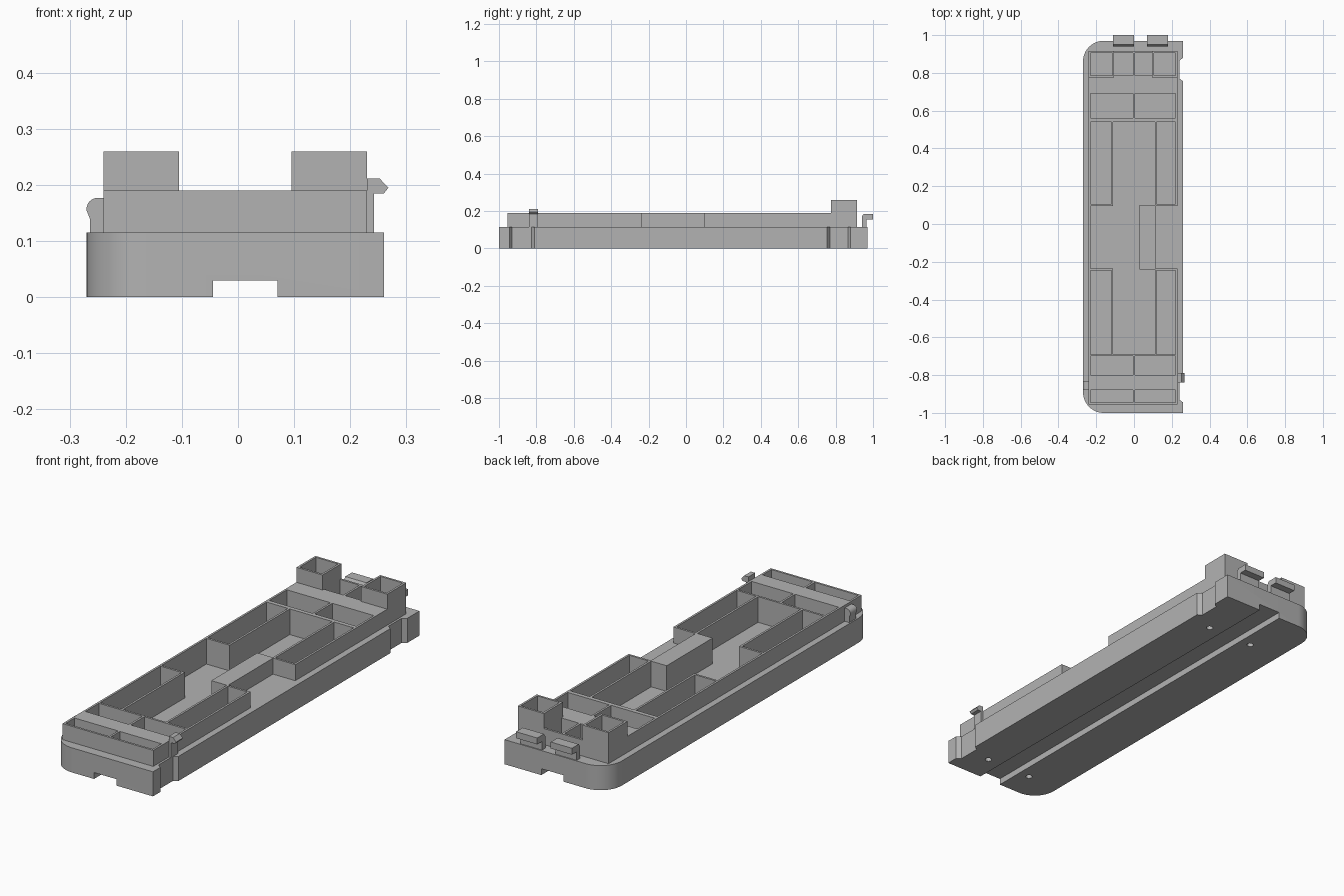
import bpy, bmesh, math
from mathutils import Vector

cube = bpy.data.objects.get("Cube")
if cube:
    bpy.data.objects.remove(cube)

grey = bpy.data.materials.new("plain_grey")
grey.use_nodes = True
grey.diffuse_color = (0.45, 0.45, 0.45, 1)
grey.node_tree.nodes["Principled BSDF"].inputs["Base Color"].default_value = (0.45, 0.45, 0.45, 1)


def add_prism(bm, points, offset):
    """Extrude a planar outline along an offset."""
    verts = [bm.verts.new(p) for p in points]
    face = bm.faces.new(verts)
    ext = bmesh.ops.extrude_face_region(bm, geom=[face])
    moved = [g for g in ext["geom"] if isinstance(g, bmesh.types.BMVert)]
    bmesh.ops.translate(bm, verts=moved, vec=Vector(offset))


def add_box(bm, x0, x1, y0, y1, z0, z1):
    add_prism(bm, [(x0, y0, z0), (x1, y0, z0), (x1, y1, z0), (x0, y1, z0)], (0, 0, z1 - z0))


def finish(name, bm):
    bmesh.ops.recalc_face_normals(bm, faces=bm.faces)
    mesh = bpy.data.meshes.new(name)
    bm.to_mesh(mesh)
    bm.free()
    mesh.materials.append(grey)
    obj = bpy.data.objects.new(name, mesh)
    bpy.context.collection.objects.link(obj)
    return obj


def boxes(name, *specs):
    bm = bmesh.new()
    for spec in specs:
        add_box(bm, *spec)
    return finish(name, bm)


def cut(obj, *cutters):
    for cutter in cutters:
        mod = obj.modifiers.new("cut", 'BOOLEAN')
        mod.operation = 'DIFFERENCE'
        mod.solver = 'EXACT'
        mod.object = cutter
    bpy.context.view_layer.update()
    graph = bpy.context.evaluated_depsgraph_get()
    mesh = bpy.data.meshes.new_from_object(obj.evaluated_get(graph))
    obj.modifiers.clear()
    obj.data = mesh


DECK, RIM, FLOOR, TOP = 0.115, 0.19, 0.07, 0.4

# Base outline: rounded on one long side, two shallow notches on the other
outline = []
R = 0.11
for cx, cy, start in ((-0.16, 0.86, 90), (-0.16, -0.89, 180)):
    for i in range(13):
        a = math.radians(start + i * 7.5)
        outline.append((cx + R * math.cos(a), cy + R * math.sin(a), 0))
outline.append((0.26, -1, 0))
for y0, y1 in ((-0.945, -0.81), (0.755, 0.88)):
    outline += [(0.26, y0, 0), (0.24, y0 + 0.015, 0), (0.24, y1 - 0.015, 0), (0.26, y1, 0)]
outline.append((0.26, 0.97, 0))
bm = bmesh.new()
add_prism(bm, outline, (0, 0, DECK))
base = finish("base", bm)

# Upper tray and the two square posts
tray = boxes("tray_walls", (-0.24, 0.23, -0.955, 0.915, DECK, RIM))
posts = boxes("square_posts",
              (-0.24, -0.105, 0.775, 0.915, RIM, 0.26),
              (0.095, 0.23, 0.775, 0.915, RIM, 0.26))

# Pockets that open upward
pocket_specs = []
for y0, y1 in ((-0.945, -0.88), (-0.80, -0.70), (0.56, 0.69)):
    for x0, x1 in ((-0.23, -0.005), (0.005, 0.22)):
        pocket_specs.append((x0, x1, y0, y1, FLOOR, TOP))
for x0, x1 in ((-0.23, -0.115), (-0.105, -0.005), (0.005, 0.095), (0.105, 0.22)):
    pocket_specs.append((x0, x1, 0.785, 0.905, FLOOR, TOP))
for y0, y1 in ((-0.69, -0.245), (0.105, 0.54)):
    for x0, x1 in ((-0.23, -0.12), (0.12, 0.22)):
        pocket_specs.append((x0, x1, y0, y1, FLOOR, TOP))
pockets = boxes("pocket_cutter", *pocket_specs)

# Central channel, widened to one wall and stepped around the solid block
plan = [(-0.11, -0.69), (0.11, -0.69), (0.11, -0.24), (0.03, -0.24), (0.03, 0.1),
        (0.11, 0.1), (0.11, 0.54), (-0.11, 0.54), (-0.11, 0.095), (-0.23, 0.095),
        (-0.23, -0.235), (-0.11, -0.235)]
bm = bmesh.new()
add_prism(bm, [(x, y, FLOOR) for x, y in plan], (0, 0, TOP - FLOOR))
channel = finish("channel_cutter", bm)

# Recess in the outer wall, underside slot and screw holes
recess = boxes("recess_cutter", (0.115, 0.3, -0.235, 0.095, 0.05, TOP))
slot = boxes("slot_cutter", (-0.045, 0.07, -1.2, 1.2, -0.1, 0.03))
bm = bmesh.new()
for x in (-0.10, 0.14):
    for y in (-0.86, 0.70):
        ring = [(x + 0.015 * math.cos(i * math.pi / 8), y + 0.015 * math.sin(i * math.pi / 8), -0.02)
                for i in range(16)]
        add_prism(bm, ring, (0, 0, 0.05))
holes = finish("hole_cutter", bm)

cut(base, pockets, channel, slot, holes)
cut(tray, pockets, channel, recess)
cut(posts, pockets)
for helper in (pockets, channel, recess, slot, holes):
    bpy.data.objects.remove(helper)

# Hooked clips on the back edge
bm = bmesh.new()
profile = [(0.94, DECK), (0.965, DECK), (0.965, 0.155), (1.0, 0.155), (1.0, 0.185),
           (0.95, 0.185), (0.94, 0.17)]
for x0 in (-0.11, 0.07):
    add_prism(bm, [(x0, y, z) for y, z in profile], (0.11, 0, 0))
clips = finish("back_clips", bm)

# Small latch hook beside the notch
bm = bmesh.new()
profile = [(0.23, DECK), (0.242, DECK), (0.242, 0.185), (0.26, 0.185), (0.268, 0.195),
           (0.252, 0.212), (0.23, 0.212)]
add_prism(bm, [(x, -0.84, z) for x, z in profile], (0, 0.05, 0))
hook = finish("side_hook", bm)

# Rounded tab on the opposite side
bm = bmesh.new()
profile = [(-0.24, DECK), (-0.264, DECK), (-0.264, 0.14), (-0.27, 0.155)]
for i in range(7):
    a = math.radians(180 - i * 15)
    profile.append((-0.25 + 0.02 * math.cos(a), 0.157 + 0.02 * math.sin(a)))
profile.append((-0.24, 0.177))
add_prism(bm, [(x, -0.88, z) for x, z in profile], (0, 0.05, 0))
tab = finish("side_tab", bm)

# Smooth only the rounded corners
bpy.ops.object.select_all(action='DESELECT')
for obj in (base, tray, posts, clips, hook, tab):
    obj.select_set(True)
bpy.context.view_layer.objects.active = base
bpy.ops.object.shade_smooth_by_angle(angle=math.radians(30))
